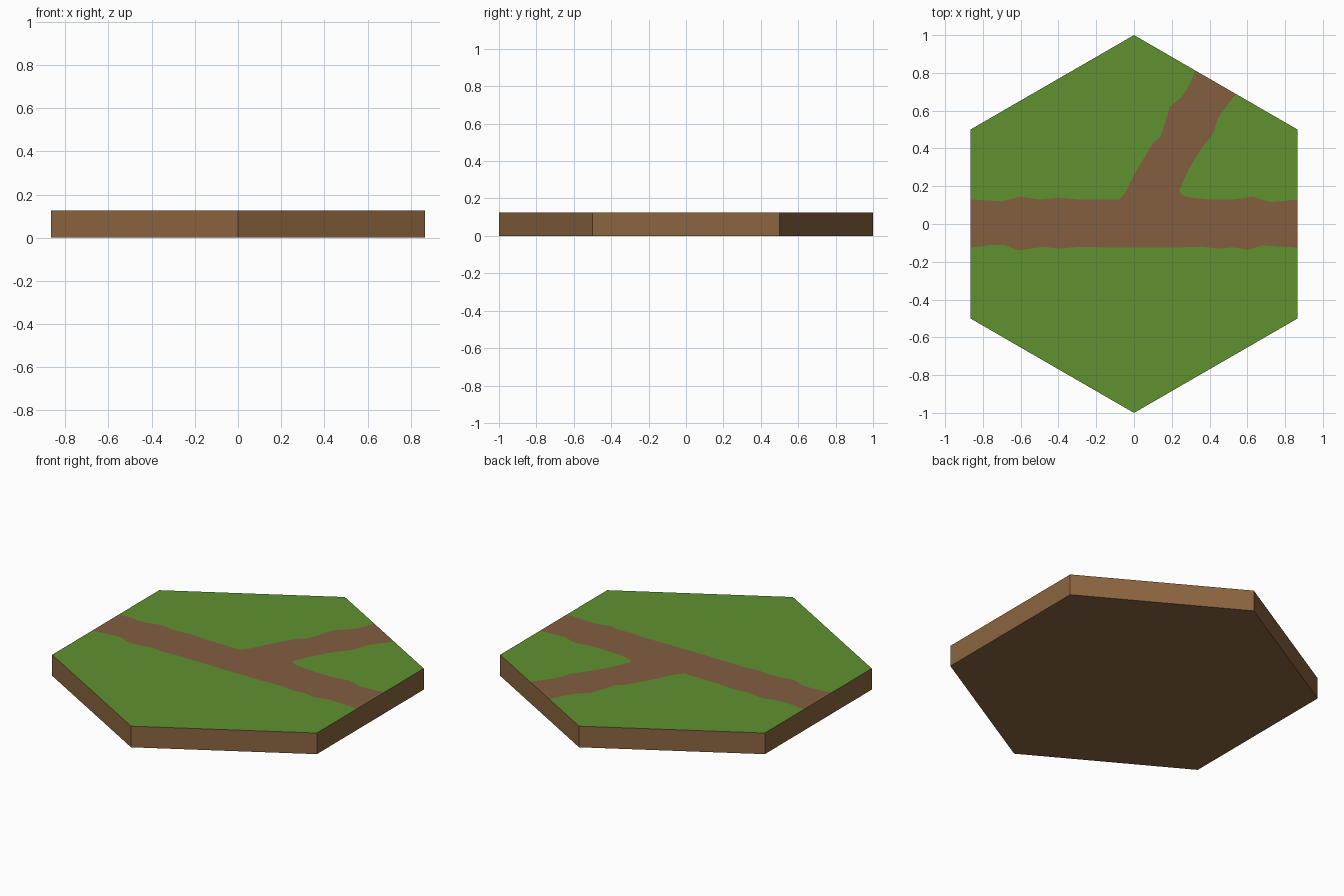
import bpy, bmesh, math

if "Cube" in bpy.data.objects:
    bpy.data.objects.remove(bpy.data.objects["Cube"])

TOP = 0.125


def srgb(r, g, b):
    def lin(c):
        c /= 255
        return c / 12.92 if c <= 0.04045 else ((c + 0.055) / 1.055) ** 2.4
    return (lin(r), lin(g), lin(b), 1)


def material(name, rgb):
    m = bpy.data.materials.new(name)
    m.diffuse_color = srgb(*rgb)
    m.use_nodes = True
    m.node_tree.nodes["Principled BSDF"].inputs["Base Color"].default_value = m.diffuse_color
    return m


def finish(name, bm, mat):
    me = bpy.data.meshes.new(name)
    bm.to_mesh(me)
    bm.free()
    me.materials.append(mat)
    ob = bpy.data.objects.new(name, me)
    bpy.context.collection.objects.link(ob)
    return ob


def patch(name, outlines, mat):
    """Flat upward-facing faces on the tile top, one per outline."""
    bm = bmesh.new()
    for pts in outlines:
        f = bm.faces.new([bm.verts.new((x, y, TOP)) for x, y in pts])
        f.normal_update()
        if f.normal.z < 0:
            f.normal_flip()
    bmesh.ops.triangulate(bm, faces=bm.faces[:])
    finish(name, bm, mat)


grass = material("grass green", (95, 145, 48))
path = material("path brown", (131, 94, 64))
soil = material("soil brown", (140, 101, 64))

# Hexagon corners, counter-clockwise from the right-hand upper corner
corner = [(math.cos(math.radians(30 + 60 * i)), math.sin(math.radians(30 + 60 * i)))
          for i in range(6)]
W = corner[0][0]

# Soil block: walls and underside, with the top left open for the patches
bm = bmesh.new()
low = [bm.verts.new((x, y, 0)) for x, y in corner]
high = [bm.verts.new((x, y, TOP)) for x, y in corner]
bm.faces.new(low[::-1])
for i in range(6):
    j = (i + 1) % 6
    bm.faces.new((low[i], low[j], high[j], high[i]))
finish("soil_block", bm, soil)

# Wobbly borders of the forked path
south = [(-W, -.125), (-.75, -.11), (-.69, -.11), (-.61, -.14), (-.48, -.12),
         (-.4, -.13), (-.3, -.122), (0, -.125), (.2, -.125), (.36, -.12),
         (.45, -.13), (.53, -.123), (.6, -.137), (.68, -.113), (W, -.125)]
northwest = [(-W, .13), (-.7, .12), (-.6, .145), (-.5, .13), (-.4, .14),
             (-.3, .13), (-.08, .13), (-.05, .16), (0, .26), (.1, .43),
             (.14, .46), (.19, .62), (.25, .67), (.29, .73), (.325, 1 - .325 / 3 ** .5)]
northeast = [(.54, 1 - .54 / 3 ** .5), (.47, .6), (.44, .55), (.42, .48), (.35, .39),
             (.29, .29), (.24, .18), (.25, .155), (.3, .14), (.4, .13),
             (.53, .13), (.63, .145), (.72, .115), (W, .13)]

# Path, and the three lawns around it
patch("path", [south + northeast[::-1] + northwest[::-1]], path)
patch("grass", [south + [corner[5], corner[4], corner[3]],
                northwest + [corner[1], corner[2]],
                northeast + [corner[0]]], grass)
